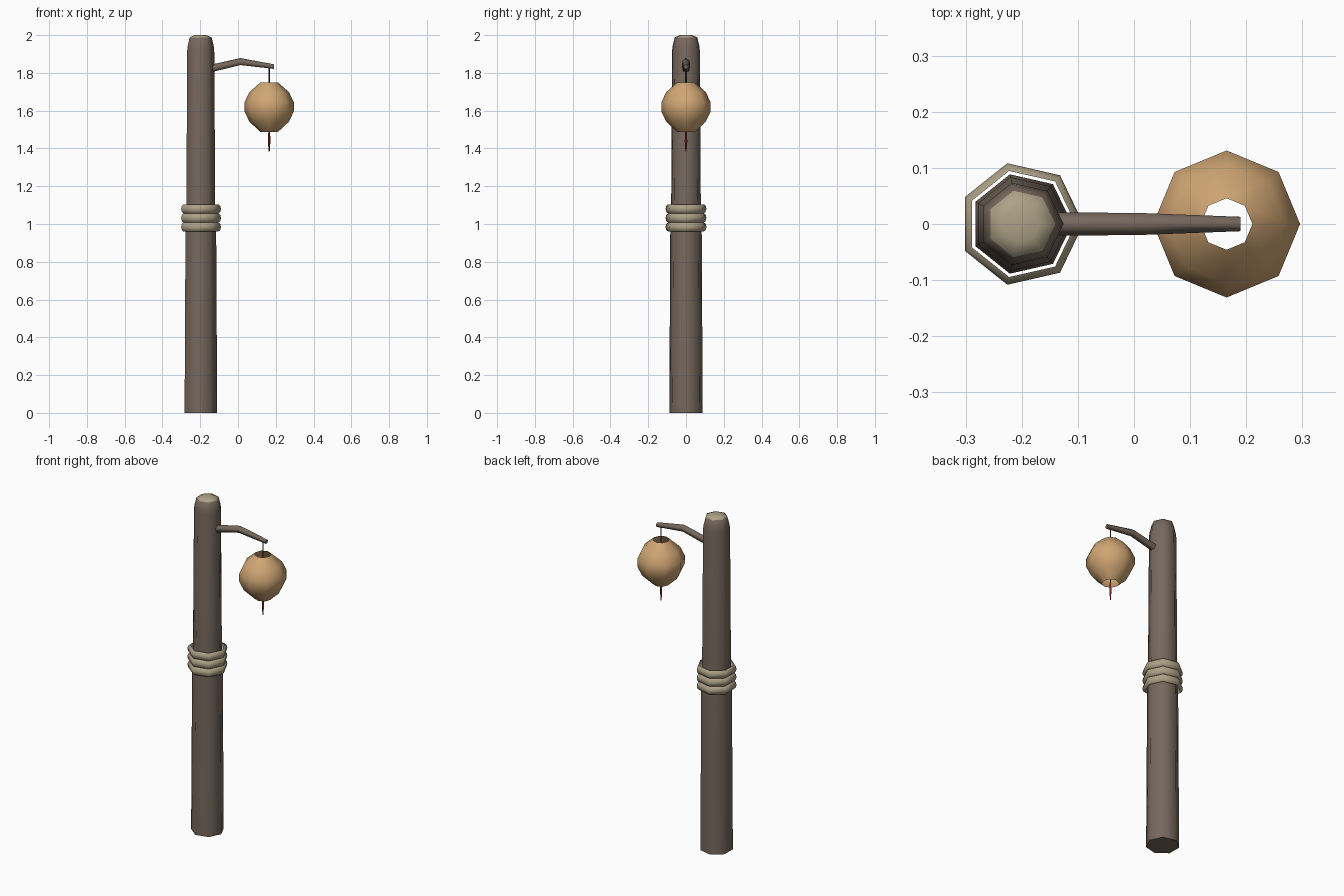
import bpy, bmesh, math
from mathutils import Vector

if "Cube" in bpy.data.objects:
    bpy.data.objects.remove(bpy.data.objects["Cube"])


def srgb(r, g, b):
    def lin(c):
        c /= 255
        return c / 12.92 if c <= 0.04045 else ((c + 0.055) / 1.055) ** 2.4
    return (lin(r), lin(g), lin(b), 1)


def material(name, rgb):
    m = bpy.data.materials.new(name)
    m.diffuse_color = srgb(*rgb)
    m.use_nodes = True
    m.node_tree.nodes["Principled BSDF"].inputs["Base Color"].default_value = m.diffuse_color
    return m


wood = material("brown wood", (118, 104, 93))
straw = material("pale straw", (173, 161, 135))
paper = material("warm paper", (208, 166, 116))
iron = material("dark cord", (66, 58, 53))
red = material("dark red", (140, 42, 36))


def finish(name, bm, mats, angle=65):
    """Turn a bmesh into a smooth-shaded object."""
    mesh = bpy.data.meshes.new(name)
    bm.to_mesh(mesh)
    bm.free()
    for m in mats:
        mesh.materials.append(m)
    ob = bpy.data.objects.new(name, mesh)
    bpy.context.collection.objects.link(ob)
    bpy.ops.object.select_all(action='DESELECT')
    ob.select_set(True)
    bpy.context.view_layer.objects.active = ob
    bpy.ops.object.shade_smooth_by_angle(angle=math.radians(angle))
    return ob


def skin(bm, rings, cap_start, cap_end):
    """Bridge rings of vertices, all wound the same way."""
    n = len(rings[0])
    for a, b in zip(rings, rings[1:]):
        for i in range(n):
            j = (i + 1) % n
            bm.faces.new((a[i], a[j], b[j], b[i]))
    if cap_start:
        bm.faces.new(rings[0][::-1])
    if cap_end:
        bm.faces.new(rings[-1])


def lathe(name, x, sides, profile, mats, caps=True, angle=65, rule=None):
    """Spin (radius, height) points, bottom to top, about a vertical axis."""
    bm = bmesh.new()
    turn = [2 * math.pi * i / sides for i in range(sides)]
    rings = [[bm.verts.new((x + r * math.cos(t), r * math.sin(t), z)) for t in turn]
             for r, z in profile]
    skin(bm, rings, caps, caps)
    bm.normal_update()
    if rule:
        for f in bm.faces:
            f.material_index = rule(f)
    return finish(name, bm, mats, angle)


POST_X, LAMP_X = -0.201, 0.165

# Post: tapered seven-sided trunk with a chamfered, pale cut end
lathe("post", POST_X, 7,
      [(0.0908, 0), (0.0855, 0.95), (0.0805, 1.1), (0.0752, 1.92),
       (0.072, 1.945), (0.061, 1.988), (0.033, 2.0)],
      [wood, straw],
      rule=lambda f: 1 if f.calc_center_median().z > 1.985 else 0)

# Rope: three bulging bands round the post
for k in range(3):
    z = 0.984 + 0.048 * k
    lathe(f"rope_band_{k + 1}", POST_X, 7,
          [(0.097, z - 0.024), (0.107, z - 0.016), (0.111, z),
           (0.107, z + 0.016), (0.097, z + 0.024)],
          [straw], caps=False)

# Arm: bent five-sided branch, ridge upward
bm = bmesh.new()
rings = []
for x, z, r in [(-0.14, 1.822, 0.022), (0.013, 1.858, 0.0205), (0.19, 1.832, 0.0135)]:
    turn = [math.pi / 2 + 2 * math.pi * i / 5 for i in range(5)]
    rings.append([bm.verts.new((x, r * math.cos(t), z + r * math.sin(t))) for t in turn])
skin(bm, rings, True, True)
finish("arm", bm, [wood], 75)

# Lantern: open-ended eight-sided paper globe
lathe("lantern", LAMP_X, 8,
      [(0.046, 1.487), (0.105, 1.542), (0.131, 1.597),
       (0.131, 1.643), (0.105, 1.698), (0.046, 1.75)],
      [paper], caps=False)

# Hanging cord and tassel
lathe("cord", LAMP_X, 4, [(0.004, 1.49), (0.004, 1.835)], [iron], angle=30)
lathe("tassel", LAMP_X, 4,
      [(0.003, 1.385), (0.007, 1.44), (0.004, 1.50)], [red], angle=30)
